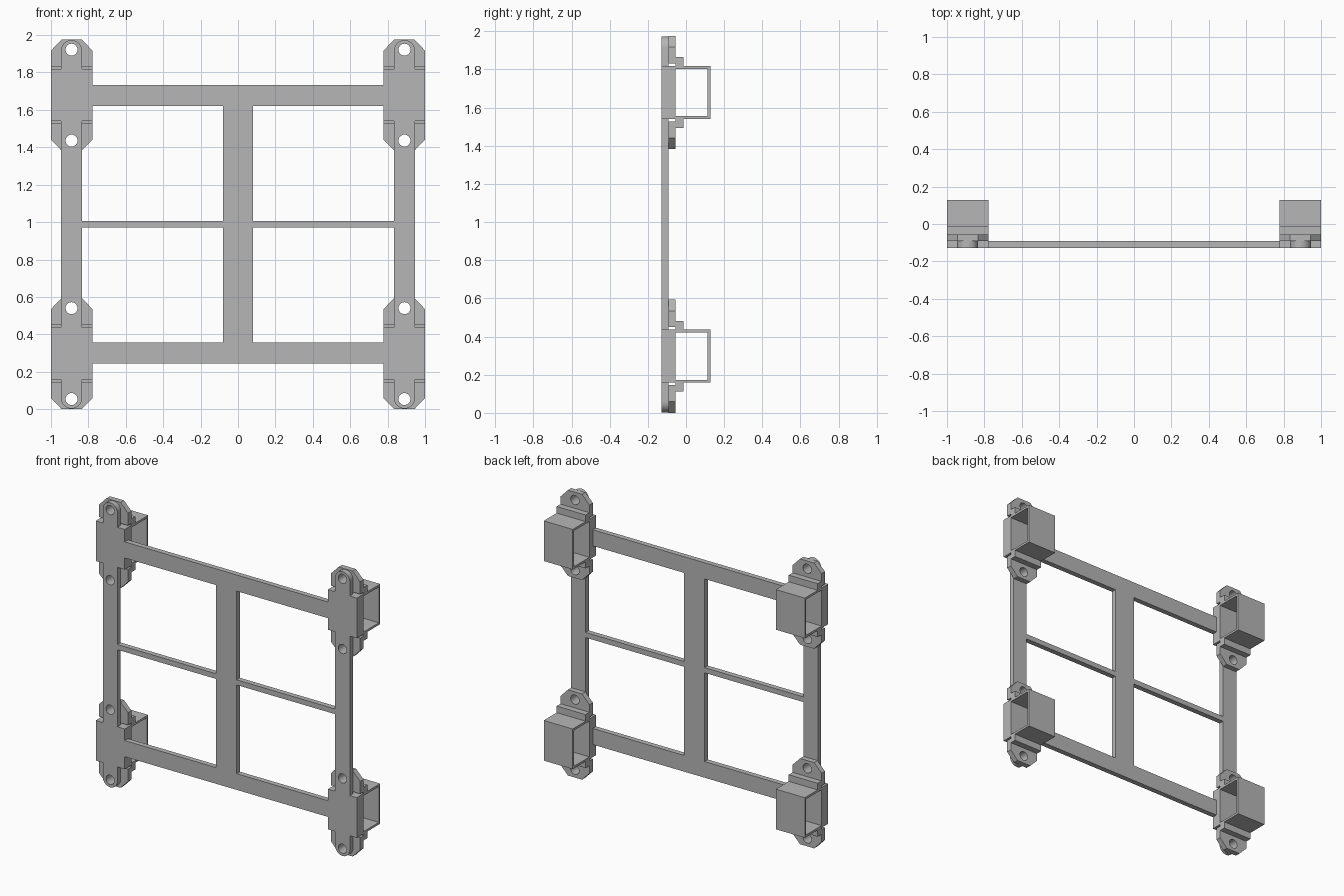
import bpy, bmesh, math

cube = bpy.data.objects.get("Cube")
if cube:
    bpy.data.objects.remove(cube, do_unlink=True)

grey = bpy.data.materials.new("plain grey")
grey.use_nodes = True
grey.diffuse_color = (0.47, 0.47, 0.47, 1)
grey.node_tree.nodes["Principled BSDF"].inputs["Base Color"].default_value = (0.47, 0.47, 0.47, 1)

MID = 0.988          # height of the horizontal symmetry line
CX, CZ = 0.89, 0.691  # bracket centre, measured from the middle of the frame
HOLE = 0.243         # bolt hole offset from the bracket centre
FRONT, PLATE, PAD = -0.128, -0.092, -0.055  # depth layers


def arc(x, z, r, start, end, n):
    return [(x + r * math.cos(start + (end - start) * i / n),
             z + r * math.sin(start + (end - start) * i / n)) for i in range(n + 1)]


def circle(x, z, r=0.032, n=32):
    return arc(x, z, r, 0, 2 * math.pi, n)[:-1]


def flip(points, sx=1, sz=1):
    return [(x * sx, z * sz) for x, z in points]


def mirrored(points, sx=1, sz=1):
    """Close a half outline with its mirror image."""
    return points + flip(points, sx, sz)[::-1]


def prism(name, loops, lo, hi, axis="y", z=0.0):
    """Extrude filled outlines (inner loops become openings) along one axis."""
    curve = bpy.data.curves.new(name, "CURVE")
    curve.dimensions = "2D"
    curve.fill_mode = "BOTH"
    curve.extrude = (hi - lo) / 2
    for loop in loops:
        spline = curve.splines.new("POLY")
        spline.points.add(len(loop) - 1)
        for p, (a, b) in zip(spline.points, loop):
            p.co = (a, b, 0, 1)
        spline.use_cyclic_u = True
    temp = bpy.data.objects.new(name + " outline", curve)
    bpy.context.collection.objects.link(temp)
    bpy.context.view_layer.update()
    graph = bpy.context.evaluated_depsgraph_get()
    mesh = bpy.data.meshes.new_from_object(temp.evaluated_get(graph))
    bpy.data.objects.remove(temp, do_unlink=True)

    middle = (lo + hi) / 2
    bm = bmesh.new()
    bm.from_mesh(mesh)
    for v in bm.verts:
        a, b, t = v.co
        v.co = (a, t + middle, b + z) if axis == "y" else (t + middle, a, b + z)
    bmesh.ops.remove_doubles(bm, verts=bm.verts, dist=1e-5)
    bmesh.ops.recalc_face_normals(bm, faces=bm.faces)
    bm.to_mesh(mesh)
    bm.free()
    mesh.materials.clear()
    mesh.materials.append(grey)
    obj = bpy.data.objects.new(name, mesh)
    bpy.context.collection.objects.link(obj)
    bpy.ops.object.select_all(action="DESELECT")
    obj.select_set(True)
    bpy.context.view_layer.objects.active = obj
    bpy.ops.object.shade_smooth_by_angle(angle=math.radians(30))
    return obj


# Front frame: one flat plate with rounded feet, four windows and bolt holes
low, high = -CZ - 0.139, -CZ + 0.139
quarter = [(0.778, -0.744), (0.778, low), (0.834, low)]
quarter += arc(CX, -CZ - HOLE + 0.005, 0.056, math.pi, 2 * math.pi, 20)
quarter += [(0.946, low), (1, low), (1, high), (0.946, high)]
outline = mirrored(mirrored(quarter, sz=-1), sx=-1)
window = [(0.079, -0.632), (0.778, -0.632), (0.778, high),
          (0.834, high), (0.834, -0.018), (0.079, -0.018)]
loops = [outline]
for sx in (-1, 1):
    for sz in (-1, 1):
        loops.append(flip(window, sx, sz))
        loops += [circle(sx * CX, sz * CZ + d) for d in (-HOLE, HOLE)]
prism("front_frame", loops, FRONT, PLATE, z=MID)

# Tube clamp side profile: square channel with a flange above and below
channel = mirrored([(0.113, 0.124), (PAD, 0.124), (PAD, 0.185),
                    (-0.013, 0.185), (-0.013, 0.139), (0.128, 0.139)], sz=-1)

# Four corner brackets
for side, sx in (("right", -1), ("left", 1)):
    for level, sz in (("lower", -1), ("upper", 1)):
        tag = f"{level}_{side}"
        z = MID + sz * CZ
        x0, x1 = sorted((sx * 0.778, sx * 1.0))
        pad = [(x0, -0.139), (x1, -0.139), (x1, 0.139), (x0, 0.139)]
        prism("backing_pad_" + tag, [pad], PLATE, PAD, z=z)
        prism("tube_clamp_" + tag, [channel], x0, x1, axis="x", z=z)
        # Chamfered bolt ears above and below the clamp
        ear = [(x0, 0.152), (x1, 0.152), (x1, 0.238), (x1 - 0.057, 0.297),
               (x0 + 0.057, 0.297), (x0, 0.238)]
        for where, d in (("top", 1), ("bottom", -1)):
            prism(f"{where}_ear_{tag}", [flip(ear, 1, d), circle(sx * CX, d * HOLE)],
                  PLATE, PAD, z=z)
